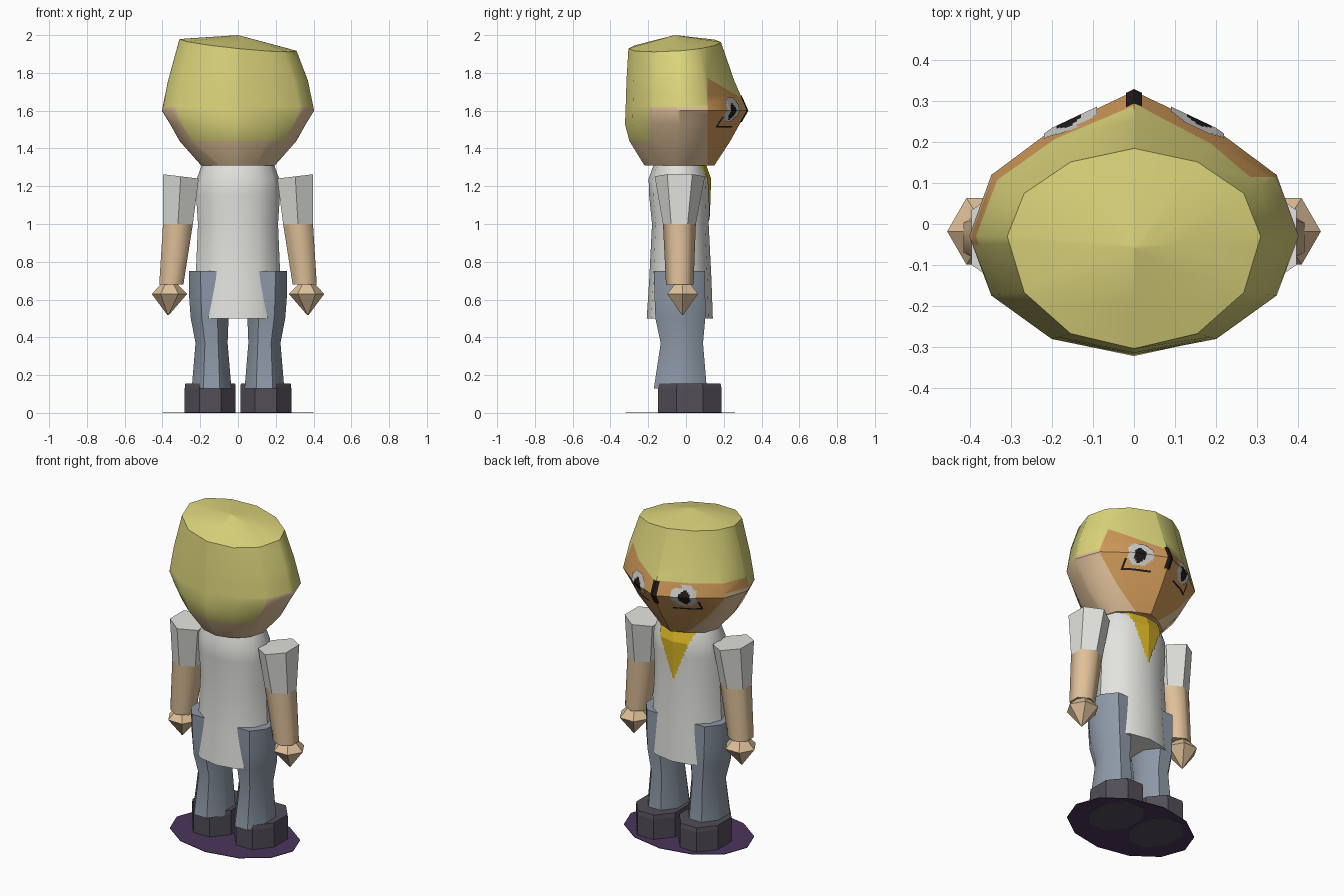
import bpy, bmesh, math
from mathutils import Vector
from mathutils.bvhtree import BVHTree

if "Cube" in bpy.data.objects:
    bpy.data.objects.remove(bpy.data.objects["Cube"])


def material(name, rgb):
    m = bpy.data.materials.new(name)
    m.diffuse_color = (*rgb, 1)
    m.use_nodes = True
    m.node_tree.nodes["Principled BSDF"].inputs["Base Color"].default_value = m.diffuse_color
    return m


HAIR = material("blond hair", (0.72, 0.67, 0.20))
SKIN = material("pale skin", (0.74, 0.53, 0.32))
FACE = material("tanned face", (0.63, 0.32, 0.10))
SHIRT = material("off white cloth", (0.76, 0.76, 0.73))
JEANS = material("grey blue denim", (0.27, 0.32, 0.39))
SHOE = material("dark shoe", (0.085, 0.075, 0.095))
DISC = material("dark purple", (0.07, 0.035, 0.105))
SCARF = material("golden yellow", (0.68, 0.46, 0.02))
BLACK = material("black", (0.015, 0.010, 0.010))
WHITE = material("eye white", (0.62, 0.62, 0.60))


def finish(name, bm, mats, smooth=None):
    bmesh.ops.recalc_face_normals(bm, faces=bm.faces)
    me = bpy.data.meshes.new(name)
    bm.to_mesh(me)
    bm.free()
    for m in mats:
        me.materials.append(m)
    ob = bpy.data.objects.new(name, me)
    bpy.context.collection.objects.link(ob)
    if smooth:
        bpy.ops.object.select_all(action='DESELECT')
        ob.select_set(True)
        bpy.context.view_layer.objects.active = ob
        bpy.ops.object.shade_smooth_by_angle(angle=math.radians(smooth))
    return ob


def skin_rings(bm, rings):
    """Join equal rings of points into a closed tube."""
    loops = [[bm.verts.new(p) for p in r] for r in rings]
    n = len(loops[0])
    for a, b in zip(loops, loops[1:]):
        for i in range(n):
            j = (i + 1) % n
            bm.faces.new((a[i], a[j], b[j], b[i]))
    return loops


def loft(name, rings, n, mat, half=False, smooth=None, tilt=0):
    """Stack of n-sided ellipses (z, cx, cy, rx, ry); half turns flats outward."""
    off = math.pi / n if half else 0
    k = 1 / math.cos(off)
    pts = []
    for z, cx, cy, rx, ry in rings:
        ring = []
        for i in range(n):
            t = 2 * math.pi * i / n + off
            x = rx * k * math.cos(t)
            # six-sided rings already reach full depth at the side corners
            y = ry * (1 if n == 6 and half else k) * math.sin(t)
            ring.append((cx + x, cy + y, z + (tilt * x if z == rings[-1][0] else 0)))
        pts.append(ring)
    bm = bmesh.new()
    loops = skin_rings(bm, pts)
    bm.faces.new(loops[0][::-1])
    bm.faces.new(loops[-1])
    return finish(name, bm, [mat], smooth)


# head and hair: twelve-sided loft with a pointed face ridge
# (z, half width, ridge y, front depth, back depth)
HEAD = [(1.31, .195, .15, .155, .19), (1.44, .31, .235, .225, .27),
        (1.53, .36, .285, .265, .293), (1.60, .403, .325, .30, .29),
        (1.76, .37, .255, .25, .285), (1.95, .31, .185, .21, .275)]
rings = []
for z, a, ridge, bf, bb in HEAD:
    ring = []
    for i in range(12):
        t = math.pi * i / 6
        x, c = a * math.sin(t), math.cos(t)
        y = ridge if i == 0 else -.03 + c * (bf if c > 0 else bb)
        ring.append((x, y, z - .1 * x + .07 * y if z > 1.9 else z))
    rings.append(ring)
bm = bmesh.new()
loops = skin_rings(bm, rings)
bm.faces.new(loops[0])
peak = bm.verts.new((0, -.06, 2.0))
for i in range(12):
    bm.faces.new((loops[-1][i], loops[-1][(i + 1) % 12], peak))
head_tree = BVHTree.FromBMesh(bm)

# cut the hairline and the face edge into the head
for co, no in [((0, 0, 1.62), (0, 0, 1)), ((0, 0, 1.68), (0, 0, 1)),
               ((0, .115, 0), (0, 1, 0)), ((0, -.05, 0), (0, 1, 0)),
               ((0, -.19, 0), (0, 1, 0)), ((1e-4, 0, 0), (1, 0, 0)),
               ((0, .12, 1.77), (0, .6, 1))]:
    bmesh.ops.bisect_plane(bm, geom=bm.verts[:] + bm.edges[:] + bm.faces[:],
                           dist=1e-5, plane_co=co, plane_no=Vector(no).normalized())
for f in bm.faces:
    x, y, z = f.calc_center_median()
    hairline = 1.62
    if y > .115 and x > 0:
        hairline = 1.77 - .6 * (y - .12)
    elif y > -.05 and x < 0:
        hairline = 1.68
    if z > hairline or (y < -.19 and z > 1.44):
        f.material_index = 0
    elif y > .115 or (x < 0 and y > -.05 and z > 1.62):
        f.material_index = 2
    else:
        f.material_index = 1
finish("head", bm, [HAIR, SKIN, FACE], 40)

# shirt body
SHIRT_RINGS = [(.50, 0, -.033, .25, .175), (.70, 0, -.03, .225, .165),
               (1.0, 0, -.03, .212, .150), (1.15, 0, -.035, .222, .16),
               (1.24, 0, -.035, .218, .163), (1.33, 0, -.035, .185, .13)]
shirt = loft("shirt", SHIRT_RINGS, 12, SHIRT, smooth=40)
bm = bmesh.new()
bm.from_mesh(shirt.data)
shirt_tree = BVHTree.FromBMesh(bm)
bm.free()


def decal(name, tree, mats, x1, z0, z1, rule, step=.01):
    """Thin plate of small cells laid on the +y side of a surface."""
    bm = bmesh.new()
    nx, nz = round(x1 / step), round((z1 - z0) / step)
    for i in range(-nx, nx):
        for j in range(nz):
            index = rule(abs((i + .5) * step), z0 + (j + .5) * step)
            if index is None:
                continue
            quad = []
            for di, dj in ((0, 0), (0, 1), (1, 1), (1, 0)):
                p = Vector(((i + di) * step, 2, z0 + (j + dj) * step))
                hit = tree.ray_cast(p, Vector((0, -1, 0)))[0]
                if hit:
                    quad.append(bm.verts.new(hit + Vector((0, .005, 0))))
            if len(quad) == 4:
                bm.faces.new(quad)
                bm.faces.ensure_lookup_table()
                bm.faces[-1].material_index = index
    bmesh.ops.remove_doubles(bm, verts=bm.verts, dist=1e-4)
    ob = finish(name, bm, mats)
    # keep the plate facing outward
    if sum(p.normal.y for p in ob.data.polygons) < 0:
        ob.data.flip_normals()


def eye_rule(u, z):
    if u < .02 and 1.54 < z < 1.68:                                  # brow crease
        return 0
    if ((u - .16) / .034) ** 2 + ((z - 1.595) / .042) ** 2 < 1:      # pupil
        return 0
    if ((u - .155) / .068) ** 2 + ((z - 1.605) / .07) ** 2 < 1:      # white
        return 1
    if .08 < u < .23 and 1.51 < z < 1.525 or .215 < u < .23 and 1.51 < z < 1.57:
        return 0                                                     # lower lid
    return None


decal("eyes", head_tree, [BLACK, WHITE], .26, 1.50, 1.70, eye_rule)
decal("neckerchief", shirt_tree, [SCARF], .13, 1.0, 1.32,
      lambda u, z: 0 if u < .115 * (z - 1.0) / .29 else None)

for s, side in ((1, "right"), (-1, "left")):
    # trouser leg, its hip pokes out through the shirt
    loft(side + "_leg", [(.13, s * .14, -.03, .105, .14), (.37, s * .14, -.022, .085, .112),
                         (.50, s * .15, -.03, .10, .132), (.60, s * .152, -.032, .106, .134),
                         (.75, s * .155, -.035, .105, .135)], 8, JEANS, True, 50)
    # shoe
    loft(side + "_shoe", [(0, s * .147, .02, .135, .168), (.13, s * .147, .02, .135, .168),
                          (.155, s * .147, .02, .132, .163)], 8, SHOE, True)
    # sleeve, forearm and hand
    loft(side + "_sleeve", [(1.0, s * .318, -.035, .079, .087),
                            (1.252, s * .303, -.033, .095, .133)], 6, SHIRT, True, 30, s * .12)
    loft(side + "_forearm", [(.68, s * .353, -.033, .064, .073),
                             (1.0, s * .318, -.035, .079, .087)], 6, SKIN, True, 61)
    loft(side + "_hand", [(.517, s * .37, -.018, .003, .003), (.63, s * .363, -.018, .094, .094),
                          (.68, s * .363, -.018, .045, .05)], 6, SKIN)

# ground disc under the feet
loft("base_disc", [(.003, 0, -.03, .40, .29), (.006, 0, -.03, .40, .29)], 12, DISC)
